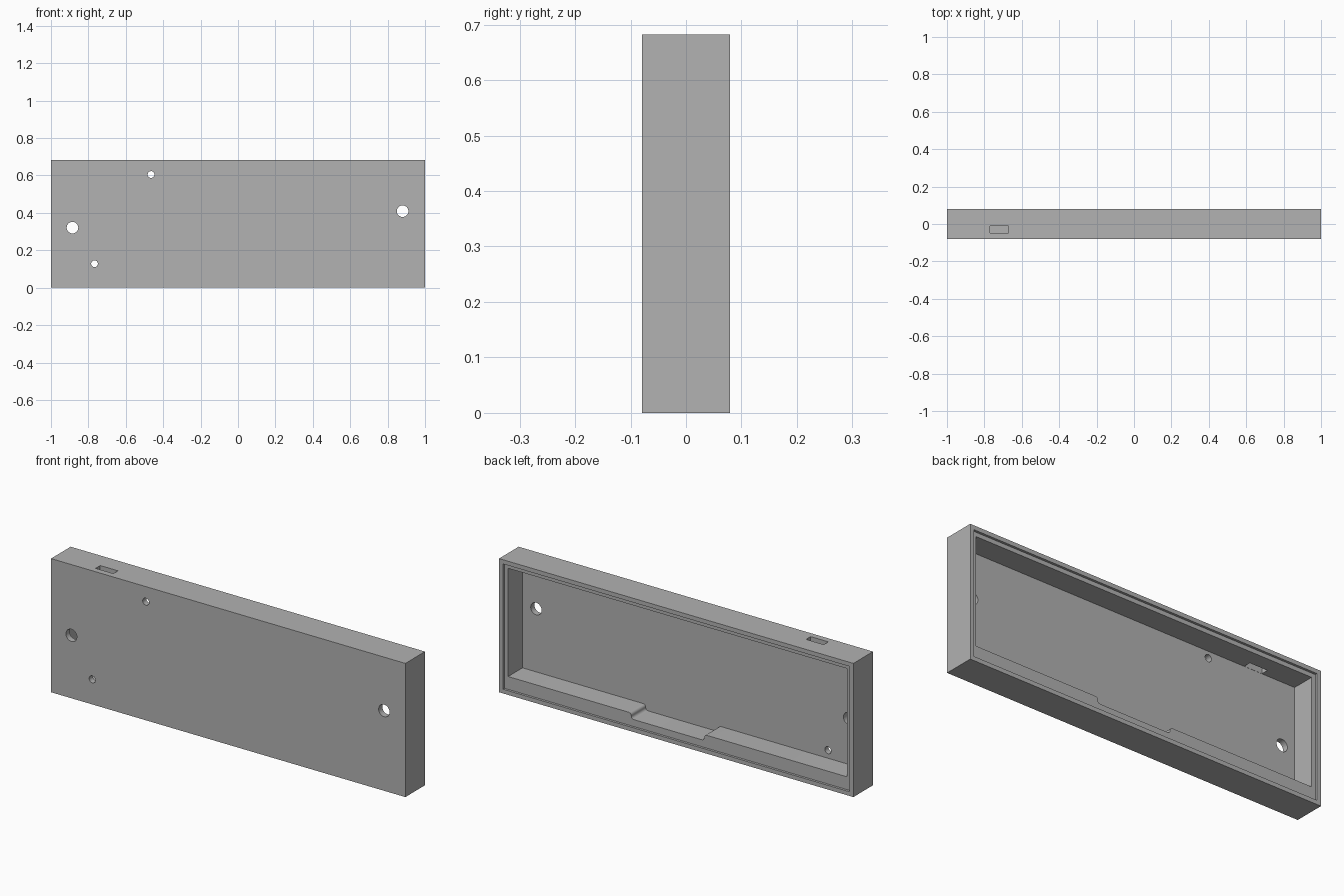
import bpy
import bmesh
from math import sin, cos, pi, radians

old = bpy.data.objects.get("Cube")
if old:
    bpy.data.objects.remove(old, do_unlink=True)

# Main sizes
W, H, D = 2.0, 0.682, 0.158
FRONT, BACK = -D / 2, D / 2
PLATE = 0.03           # front panel thickness
WALL = 0.043           # side wall thickness
RIM = 0.0215           # thin outer rim beside the cover recess
RECESS = 0.012         # depth of the cover recess
SILL, DIP = 0.087, 0.057   # bottom ledge height, and its lowered part
OVER = 0.1             # how far cutters reach past the body

grey = bpy.data.materials.new("plain_grey")
grey.use_nodes = True
colour = (0.445, 0.445, 0.445, 1)
grey.diffuse_color = colour
grey.node_tree.nodes["Principled BSDF"].inputs["Base Color"].default_value = colour


def prism(name, outline, y0, y1):
    """Extrude an x-z outline from y0 to y1."""
    bm = bmesh.new()
    face = bm.faces.new([bm.verts.new((x, y0, z)) for x, z in outline])
    out = bmesh.ops.extrude_face_region(bm, geom=[face])
    for v in out["geom"]:
        if isinstance(v, bmesh.types.BMVert):
            v.co.y = y1
    bmesh.ops.recalc_face_normals(bm, faces=bm.faces)
    mesh = bpy.data.meshes.new(name)
    bm.to_mesh(mesh)
    bm.free()
    mesh.materials.append(grey)
    obj = bpy.data.objects.new(name, mesh)
    bpy.context.collection.objects.link(obj)
    return obj


def rect(x0, x1, z0, z1):
    return [(x0, z0), (x1, z0), (x1, z1), (x0, z1)]


def arc(cx, cz, r, a0, a1, n=6):
    angles = [radians(a0 + (a1 - a0) * i / n) for i in range(n + 1)]
    return [(cx + r * cos(a), cz + r * sin(a)) for a in angles]


def circle(cx, cz, r, n=32):
    return [(cx + r * cos(2 * pi * i / n), cz + r * sin(2 * pi * i / n)) for i in range(n)]


# Cavity outline: the floor carries a dip with rounded ends
R = 0.014
left, right = 0.262, -0.15
inner = W / 2 - WALL
cavity = [(-inner, H - WALL), (-inner, SILL)]
cavity += arc(right - R, SILL - R, R, 90, 0)
cavity += arc(right + R, DIP + R, R, 180, 270)
cavity += arc(left - R, DIP + R, R, 270, 360)
cavity += arc(left + R, SILL - R, R, 180, 90)
cavity += [(inner, SILL), (inner, H - WALL)]

case = prism("case", rect(-W / 2, W / 2, 0, H), FRONT, BACK)
lip = W / 2 - RIM
cutters = [
    prism("cavity_cutter", cavity, FRONT + PLATE, BACK + OVER),
    prism("cover_recess_cutter", rect(-lip, lip, RIM, H - RIM), BACK - RECESS, BACK + OVER),
    prism("top_slot_cutter", rect(-0.77, -0.67, H - 2 * WALL, H + OVER), -0.048, -0.011),
]

# Round holes through the front panel
holes = [(-0.885, 0.321, 0.031), (0.88, 0.409, 0.031),
         (-0.465, 0.605, 0.018), (-0.767, 0.128, 0.018)]
for x, z, r in holes:
    cutters.append(prism("hole_cutter", circle(x, z, r), FRONT - OVER, FRONT + PLATE + 0.02))

for cutter in cutters:
    cutter.hide_render = True
    mod = case.modifiers.new(cutter.name, "BOOLEAN")
    mod.operation = "DIFFERENCE"
    mod.solver = "EXACT"
    mod.object = cutter

# Bake the cuts and drop the cutters
graph = bpy.context.evaluated_depsgraph_get()
result = bpy.data.meshes.new_from_object(case.evaluated_get(graph))
case.modifiers.clear()
case.data = result
for cutter in cutters:
    bpy.data.objects.remove(cutter, do_unlink=True)

bpy.ops.object.select_all(action="DESELECT")
case.select_set(True)
bpy.context.view_layer.objects.active = case
bpy.ops.object.shade_smooth_by_angle(angle=radians(30))
